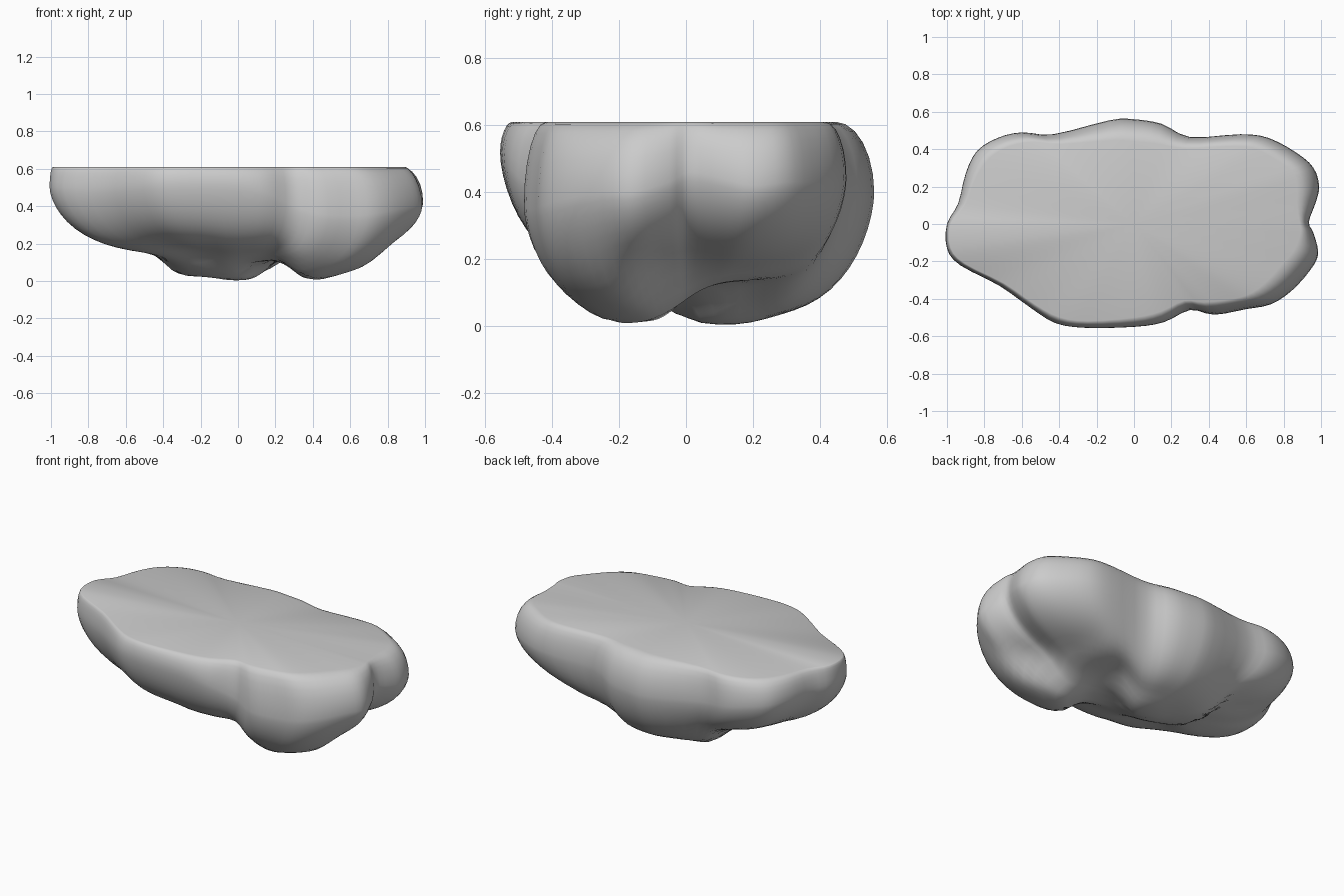
import bpy, bmesh, math
from mathutils import Vector

if "Cube" in bpy.data.objects:
    bpy.data.objects.remove(bpy.data.objects["Cube"])

TOP = 0.61
# Widest outline of the rock: x, y, height of widest point, inset of the flat top
RIM = [
    (-1.0, -.13, .50, .02), (-.93, -.22, .50, .03), (-.72, -.33, .50, .03), (-.55, -.45, .51, .03),
    (-.42, -.53, .52, .04), (-.26, -.555, .52, .04), (0, -.55, .51, .05), (.16, -.525, .47, .06),
    (.30, -.46, .40, .06), (.43, -.485, .36, .09), (.60, -.455, .35, .09), (.73, -.43, .36, .12),
    (.84, -.36, .38, .14), (.94, -.25, .40, .15), (.985, -.16, .40, .13), (.96, -.05, .43, .07),
    (.935, .01, .46, .05), (.97, .11, .44, .10), (.99, .20, .42, .12), (.96, .30, .43, .11),
    (.87, .38, .43, .11), (.72, .46, .44, .10), (.57, .48, .44, .10), (.30, .465, .43, .07),
    (.15, .535, .41, .11), (0, .56, .40, .12), (-.13, .555, .40, .11), (-.43, .48, .42, .07),
    (-.60, .49, .44, .08), (-.73, .46, .46, .08), (-.84, .39, .47, .08), (-.90, .27, .48, .06),
    (-.94, .11, .49, .04), (-1.0, 0, .50, .02)]
# Underside lobes and valleys: x, y, depth level
FLOOR = [(.43, -.18, -.01), (.62, -.24, .0), (.0, .12, .0), (-.2, .2, .02), (.68, .24, .15),
         (.2, -.06, .11), (.32, .16, .13), (.12, -.32, .15), (-.25, -.3, .17),
         (-.6, .05, .14), (-.6, .3, .17), (.1, .35, .02), (.74, .0, .16)]


def floor_z(x, y):
    ws = [(1 / ((x - a) ** 2 + (y - b) ** 2 + .008) ** 2, c) for a, b, c in FLOOR]
    return sum(w * c for w, c in ws) / sum(w for w, c in ws)


def smooth_loop(points, steps):
    """Closed Catmull-Rom curve through the control points."""
    pts, out = [Vector(p) for p in points], []
    n = len(pts)
    for i in range(n):
        a, b, c, d = (pts[(i + k) % n] for k in (-1, 0, 1, 2))
        for s in range(steps):
            t = s / steps
            out.append(.5 * (2 * b + (c - a) * t + (2 * a - 5 * b + 4 * c - d) * t * t
                             + (3 * b - a - 3 * c + d) * t ** 3))
    return out


rim = smooth_loop(RIM, 3)
bm = bmesh.new()
rings = []

# Rounded underside, from the middle out to the rim
N = 18
for k in range(1, N + 1):
    s = math.sin(k / N * math.pi / 2)
    ring = []
    for x, y, zr, inset in rim:
        px, py = x * s, y * s
        z = zr - (zr - floor_z(px, py)) * max(0, 1 - s ** 4) ** .6
        ring.append(bm.verts.new((px, py, max(z, 0))))
    rings.append(ring)

# Rim curling over into the flat top
for k in range(1, 7):
    a = k / 6 * math.pi / 2
    ring = []
    for x, y, zr, inset in rim:
        f = 1 - inset * (1 - math.cos(a)) / math.hypot(x, y)
        ring.append(bm.verts.new((x * f, y * f, zr + (TOP - zr) * math.sin(a))))
    rings.append(ring)

M = len(rim)
for lo, hi in zip(rings, rings[1:]):
    for i in range(M):
        j = (i + 1) % M
        bm.faces.new((lo[i], lo[j], hi[j], hi[i]))
bottom = bm.verts.new((0, 0, floor_z(0, 0)))
top = bm.verts.new((0, 0, TOP))
for i in range(M):
    j = (i + 1) % M
    bm.faces.new((bottom, rings[0][j], rings[0][i]))
    bm.faces.new((top, rings[-1][i], rings[-1][j]))
bmesh.ops.recalc_face_normals(bm, faces=bm.faces)

mesh = bpy.data.meshes.new("flat_topped_rock")
bm.to_mesh(mesh)
bm.free()
rock = bpy.data.objects.new("flat_topped_rock", mesh)
bpy.context.collection.objects.link(rock)
bpy.context.view_layer.objects.active = rock
rock.select_set(True)
bpy.ops.object.shade_smooth_by_angle(angle=math.radians(50))
